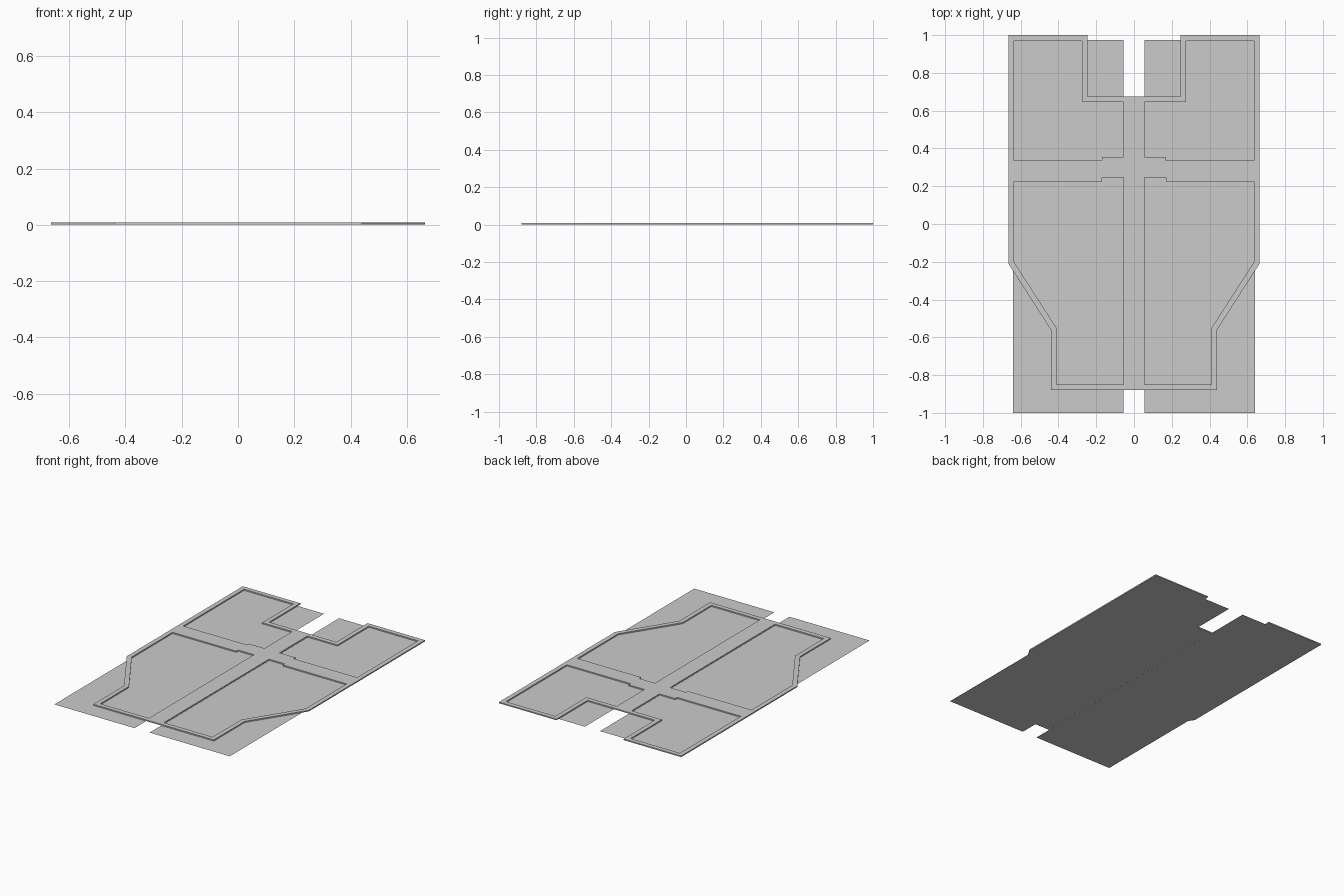
import bpy

if "Cube" in bpy.data.objects:
    bpy.data.objects.remove(bpy.data.objects["Cube"])

FRAME_LOW, FRAME_HIGH = 0.001, 0.009


def mirrored(points):
    return [(-x, y) for x, y in reversed(points)]


def flat_sheet(name, points):
    mesh = bpy.data.meshes.new(name)
    mesh.from_pydata([(x, y, 0) for x, y in points], [], [range(len(points))])
    obj = bpy.data.objects.new(name, mesh)
    bpy.context.collection.objects.link(obj)


def filled_frame(name, loops, low, high):
    # outer loop and holes in one filled, extruded 2D curve, turned into a mesh
    curve = bpy.data.curves.new(name + "_outline", 'CURVE')
    curve.dimensions = '2D'
    curve.fill_mode = 'BOTH'
    curve.extrude = (high - low) / 2
    for loop in loops:
        spline = curve.splines.new('POLY')
        spline.points.add(len(loop) - 1)
        for point, (x, y) in zip(spline.points, loop):
            point.co = (x, y, 0, 1)
        spline.use_cyclic_u = True
    temp = bpy.data.objects.new(name + "_outline", curve)
    bpy.context.collection.objects.link(temp)
    bpy.context.view_layer.update()
    graph = bpy.context.evaluated_depsgraph_get()
    mesh = bpy.data.meshes.new_from_object(temp.evaluated_get(graph))
    bpy.data.objects.remove(temp)
    for v in mesh.vertices:
        v.co.z += (low + high) / 2
    for p in mesh.polygons:
        p.use_smooth = False
    obj = bpy.data.objects.new(name, mesh)
    bpy.context.collection.objects.link(obj)


# four thin floor sheets, separated by a cross-shaped gap
front_sheet = [(0.055, -1), (0.64, -1), (0.64, 0.25), (0.055, 0.25)]
back_sheet = [(0.055, 0.33), (0.64, 0.33), (0.64, 0.975), (0.055, 0.975)]
for label, pts in (("front", front_sheet), ("back", back_sheet)):
    flat_sheet(label + "_right_sheet", pts)
    flat_sheet(label + "_left_sheet", mirrored(pts))

# raised frame: right half of the outline, then the four openings
half = [(0.44, -0.88), (0.44, -0.56), (0.665, -0.21), (0.665, 1),
        (0.245, 1), (0.245, 0.675)]
front_opening = [(0.055, -0.85), (0.41, -0.85), (0.41, -0.551), (0.635, -0.201),
                 (0.635, 0.225), (0.17, 0.225), (0.17, 0.245), (0.055, 0.245)]
back_opening = [(0.055, 0.355), (0.17, 0.355), (0.17, 0.335), (0.635, 0.335),
                (0.635, 0.97), (0.275, 0.97), (0.275, 0.645), (0.055, 0.645)]
loops = [half + mirrored(half)]
for opening in (front_opening, back_opening):
    loops += [opening, mirrored(opening)]
filled_frame("raised_frame", loops, FRAME_LOW, FRAME_HIGH)
